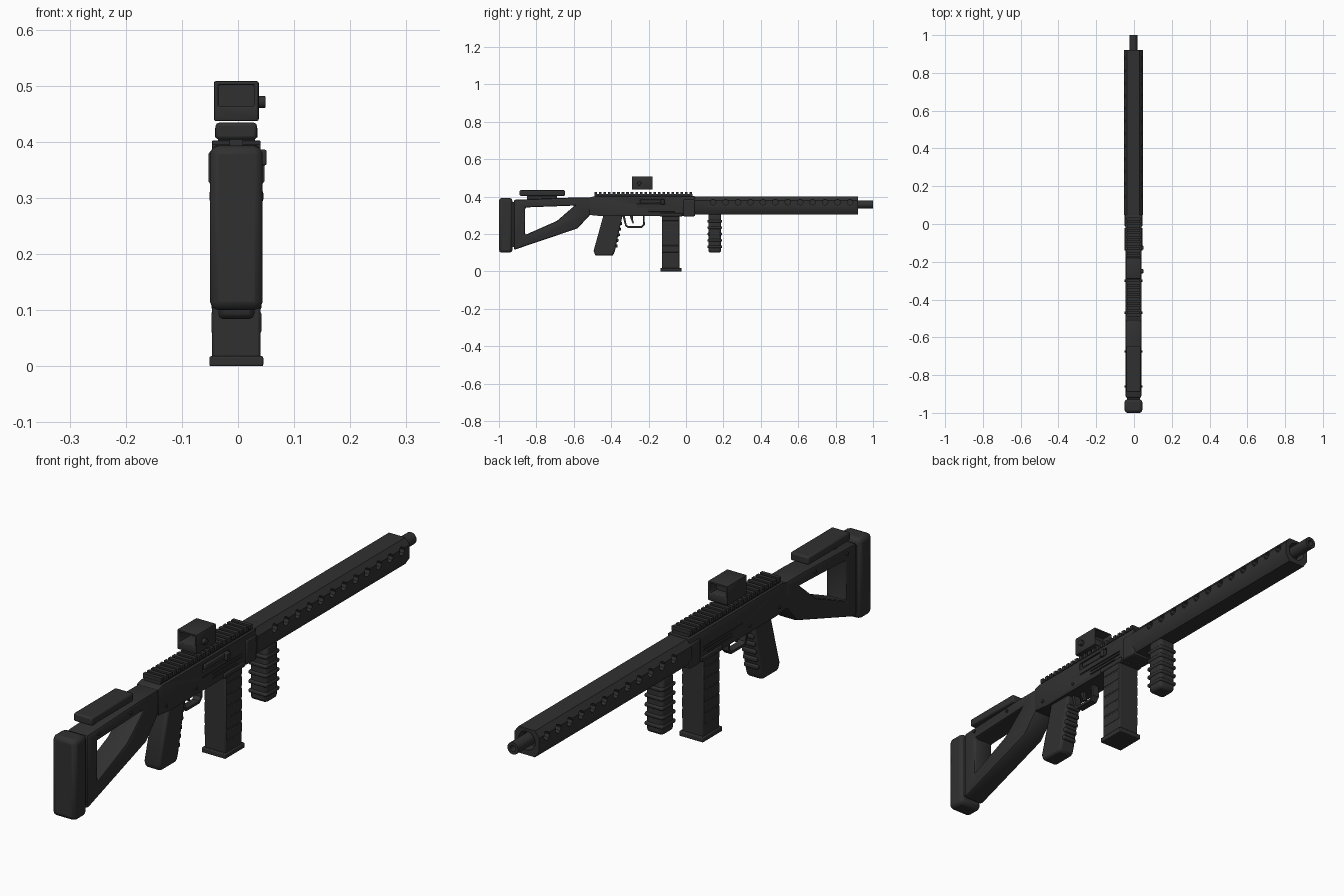
import bpy, bmesh, math
from mathutils import Matrix, Vector

cube = bpy.data.objects.get("Cube")
if cube:
    bpy.data.objects.remove(cube, do_unlink=True)

CX = -0.003  # centre line of the body


def material(name, value):
    m = bpy.data.materials.new(name)
    m.use_nodes = True
    col = (value, value, value, 1)
    m.diffuse_color = col
    m.node_tree.nodes["Principled BSDF"].inputs["Base Color"].default_value = col
    return m


BLACK = material("matte black", 0.03)


def finish(name, bm, bevel=0.0, segments=2):
    bmesh.ops.recalc_face_normals(bm, faces=bm.faces)
    mesh = bpy.data.meshes.new(name)
    bm.to_mesh(mesh)
    bm.free()
    mesh.materials.append(BLACK)
    ob = bpy.data.objects.new(name, mesh)
    bpy.context.collection.objects.link(ob)
    if bevel:
        mod = ob.modifiers.new("Bevel", 'BEVEL')
        mod.width, mod.segments, mod.limit_method = bevel, segments, 'ANGLE'
        mod.angle_limit = math.radians(35)
    return ob


def add_box(bm, x, y, z):
    size = Matrix.Diagonal((x[1] - x[0], y[1] - y[0], z[1] - z[0], 1))
    mid = Vector([(a + b) / 2 for a, b in (x, y, z)])
    bmesh.ops.create_cube(bm, size=1, matrix=Matrix.Translation(mid) @ size)


def box(name, half, y, z, bevel=0.0, x=None):
    bm = bmesh.new()
    add_box(bm, x or (CX - half, CX + half), y, z)
    return finish(name, bm, bevel)


def prism(name, profile, half, bevel=0.0):
    """Side outline of (y, z) points, extruded across x."""
    bm = bmesh.new()
    face = bm.faces.new([bm.verts.new((CX - half, y, z)) for y, z in profile])
    out = bmesh.ops.extrude_face_region(bm, geom=[face])["geom"]
    bmesh.ops.translate(bm, vec=(2 * half, 0, 0),
                        verts=[v for v in out if isinstance(v, bmesh.types.BMVert)])
    return finish(name, bm, bevel)


def add_cylinder(bm, centre, radius, length, axis, sides):
    turn = Vector((0, 0, 1)).rotation_difference(Vector(axis)).to_matrix().to_4x4()
    bmesh.ops.create_cone(bm, cap_ends=True, segments=sides, radius1=radius, radius2=radius,
                          depth=length, matrix=Matrix.Translation(centre) @ turn)


def cut(ob, cutter):
    """Subtract the cutter before any bevel, then remove it."""
    mod = ob.modifiers.new("Cut", 'BOOLEAN')
    mod.object, mod.operation, mod.solver = cutter, 'DIFFERENCE', 'EXACT'
    ob.modifiers.move(len(ob.modifiers) - 1, 0)
    deps = bpy.context.evaluated_depsgraph_get()
    ob.data = bpy.data.meshes.new_from_object(ob.evaluated_get(deps))
    ob.modifiers.clear()
    bpy.data.objects.remove(cutter, do_unlink=True)


# Shoulder stock with open window, pad and cheek rest
box("butt_pad", 0.047, (-1.0, -0.928), (0.1, 0.393), 0.015)
stock = prism("stock", [(-0.92, 0.115), (-0.58, 0.23), (-0.515, 0.3), (-0.5, 0.395),
                        (-0.6, 0.395), (-0.92, 0.383)], 0.042, 0.009)
cut(stock, prism("stock_window", [(-0.86, 0.195), (-0.69, 0.27), (-0.595, 0.352),
                                  (-0.86, 0.342)], 0.1))
box("stock_end_plate", 0.035, (-0.932, -0.915), (0.13, 0.37))
box("cheek_rest", 0.037, (-0.89, -0.647), (0.404, 0.434), 0.006)
box("cheek_rest_riser", 0.012, (-0.85, -0.69), (0.375, 0.41))

# Receiver
receiver = prism("receiver", [(-0.515, 0.302), (-0.45, 0.295), (0.047, 0.295), (0.047, 0.402),
                              (-0.49, 0.402), (-0.515, 0.395)], 0.043, 0.008)
cutter = bmesh.new()
side = CX + 0.043
add_box(cutter, (side - 0.008, 0.1), (-0.262, -0.11), (0.362, 0.389))
for y0, y1, z in ((-0.26, -0.035, 0.342), (-0.2, -0.035, 0.33), (-0.2, -0.06, 0.317)):
    for s in (-1, 1):
        edge = sorted((CX + s * 0.039, CX + s * 0.1))
        add_box(cutter, edge, (y0, y1), (z - 0.002, z + 0.002))
cut(receiver, finish("receiver_slots", cutter))
box("bolt", 0, (-0.245, -0.115), (0.365, 0.384), 0.003, x=(0.02, 0.041))
box("charging_handle", 0, (-0.135, -0.115), (0.358, 0.386), 0.003, x=(0.03, 0.051))
box("front_collar", 0.047, (-0.015, 0.047), (0.294, 0.385), 0.006)
box("magazine_well", 0.048, (-0.14, -0.02), (0.294, 0.312), 0.003)

# Top rail with cross slots
bm = bmesh.new()
add_box(bm, (CX - 0.033, CX + 0.033), (-0.49, 0.035), (0.395, 0.413))
TEETH = 22
for i in range(TEETH):
    y = -0.482 + i * 0.0242
    add_box(bm, (CX - 0.038, CX + 0.038), (y - 0.007, y + 0.007), (0.408, 0.425))
finish("top_rail", bm)

# Box sight with open window and side knob
sight = box("sight", 0.04, (-0.29, -0.178), (0.437, 0.508), 0.004)
cut(sight, box("sight_window", 0.032, (-0.3, -0.17), (0.463, 0.501)))
box("sight_glass", 0.034, (-0.222, -0.218), (0.46, 0.503))
bm = bmesh.new()
add_cylinder(bm, (0.042, -0.25, 0.471), 0.011, 0.014, (1, 0, 0), 16)
finish("sight_knob", bm, 0.002)

# Vented handguard: eight-sided, with a round recess at the muzzle end
bm = bmesh.new()
outline = [(0.05, 0.33), (0.05, 0.378), (0.033, 0.4), (-0.033, 0.4),
           (-0.05, 0.378), (-0.05, 0.33), (-0.033, 0.304), (0.033, 0.304)]
face = bm.faces.new([bm.verts.new((CX + x, 0.045, z)) for x, z in outline])
out = bmesh.ops.extrude_face_region(bm, geom=[face])["geom"]
bmesh.ops.translate(bm, vec=(0, 0.875, 0), verts=[v for v in out if isinstance(v, bmesh.types.BMVert)])
guard = finish("handguard", bm)
cutter = bmesh.new()
add_cylinder(cutter, (CX, 0.92, 0.356), 0.034, 0.08, (0, 1, 0), 24)
for i in range(12):
    for s in (-1, 1):
        add_cylinder(cutter, (CX + s * 0.06, 0.145 + i * 0.0665, 0.37), 0.0155, 0.06, (1, 0, 0), 8)
cut(guard, finish("guard_holes", cutter))

# Barrel with bore
bm = bmesh.new()
add_cylinder(bm, (CX, 0.9, 0.358), 0.022, 0.2, (0, 1, 0), 24)
barrel = finish("barrel", bm)
bm = bmesh.new()
add_cylinder(bm, (CX, 1.0, 0.358), 0.011, 0.1, (0, 1, 0), 16)
cut(barrel, finish("bore", bm))

# Magazine with side ribs and base
box("magazine", 0.043, (-0.128, -0.034), (0.01, 0.3), 0.004)
for i in range(6):
    z = 0.06 + i * 0.042
    box("magazine_rib", 0.0445, (-0.126, -0.036), (z, z + 0.036), 0.002)
box("magazine_base", 0.048, (-0.137, -0.024), (0, 0.018), 0.003)

# Rear grip with finger ridges
prism("rear_grip", [(-0.44, 0.305), (-0.494, 0.11), (-0.485, 0.084), (-0.39, 0.084),
                    (-0.38, 0.11), (-0.338, 0.305)], 0.032, 0.009)
for i in range(5):
    z = 0.128 + i * 0.03
    y = -0.377 + (z - 0.11) * 0.21
    box("grip_ridge", 0.028, (y - 0.02, y + 0.007), (z, z + 0.016), 0.004)

# Trigger and guard
outer = [(-0.34, 0.3), (-0.325, 0.243), (-0.312, 0.233), (-0.235, 0.233), (-0.22, 0.25), (-0.222, 0.3)]
inner = [(-0.33, 0.31), (-0.317, 0.248), (-0.307, 0.242), (-0.239, 0.242), (-0.229, 0.254), (-0.231, 0.31)]
cut(prism("trigger_guard", outer, 0.014), prism("guard_opening", inner, 0.03))
prism("trigger", [(-0.302, 0.3), (-0.292, 0.272), (-0.284, 0.256), (-0.278, 0.258),
                  (-0.284, 0.278), (-0.284, 0.3)], 0.006)

# Front grip with ribs
box("front_grip", 0.034, (0.119, 0.188), (0.1, 0.31), 0.012)
for i in range(5):
    z = 0.125 + i * 0.034
    box("front_grip_rib", 0.037, (0.114, 0.193), (z, z + 0.014), 0.005)

# Pins on both sides
bm = bmesh.new()
for y, z, r in ((-0.675, 0.373, 0.006), (-0.86, 0.368, 0.006), (-0.47, 0.322, 0.006), (-0.3, 0.32, 0.006)):
    add_cylinder(bm, (CX, y, z), r, 0.094, (1, 0, 0), 12)
finish("pins", bm)

# Smooth shading on rounded parts, sharp edges kept
bpy.ops.object.select_all(action='DESELECT')
meshes = [o for o in bpy.context.collection.objects if o.type == 'MESH']
for o in meshes:
    o.select_set(True)
bpy.context.view_layer.objects.active = meshes[0]
bpy.ops.object.shade_smooth_by_angle(angle=math.radians(35))
